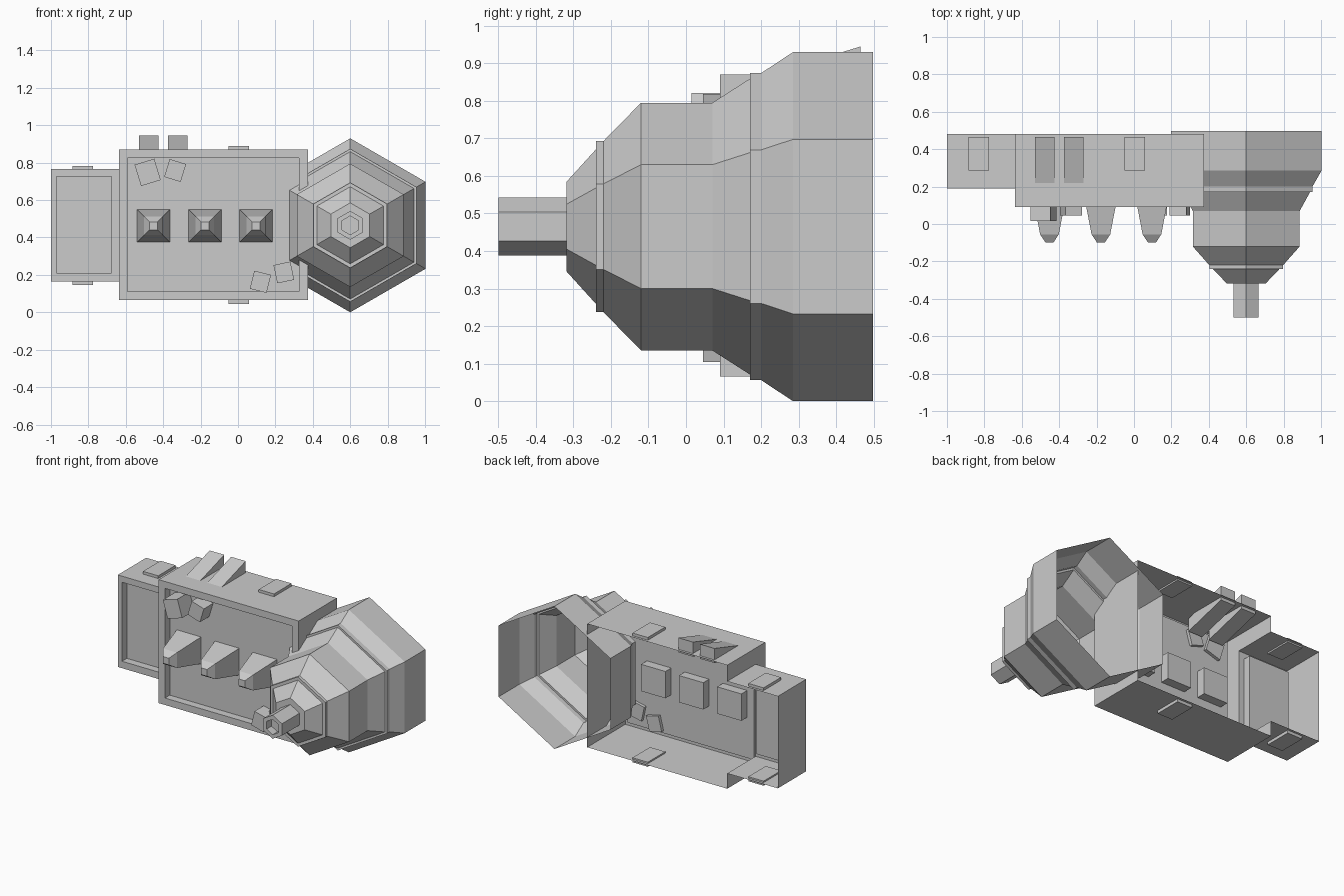
import bpy, bmesh, math
from mathutils import Matrix

if "Cube" in bpy.data.objects:
    bpy.data.objects.remove(bpy.data.objects["Cube"])


def finish(name, bm):
    bmesh.ops.remove_doubles(bm, verts=bm.verts, dist=1e-5)
    bmesh.ops.recalc_face_normals(bm, faces=bm.faces)
    me = bpy.data.meshes.new(name)
    bm.to_mesh(me)
    bm.free()
    ob = bpy.data.objects.new(name, me)
    bpy.context.collection.objects.link(ob)
    return ob


def quad(bm, pts):
    bm.faces.new([bm.verts.new(p) for p in pts])


def rect(x0, x1, z0, z1, y):
    return [(x0, y, z0), (x1, y, z0), (x1, y, z1), (x0, y, z1)]


def loft(bm, rings, caps=(False, False)):
    """Skin a list of rings that have equal point counts."""
    vs = [[bm.verts.new(p) for p in r] for r in rings]
    n = len(vs[0])
    for a, b in zip(vs, vs[1:]):
        for i in range(n):
            j = (i + 1) % n
            bm.faces.new((a[i], a[j], b[j], b[i]))
    if caps[0]:
        bm.faces.new(vs[0])
    if caps[1]:
        bm.faces.new(vs[-1])


def open_shell(name, x0, x1, z0, z1, yf, yb, inner, depth, skip, extra=()):
    """Open-backed tray with a sunken front panel; skip names a missing side."""
    bm = bmesh.new()
    front = rect(x0, x1, z0, z1, yf)
    loft(bm, [front, rect(*inner, yf), rect(*inner, yf + depth)], (False, True))
    back = rect(x0, x1, z0, z1, yb)
    for i in range(4):                      # bottom, right, top, left
        if i != skip:
            j = (i + 1) % 4
            quad(bm, [front[i], front[j], back[j], back[i]])
    for q in extra:
        quad(bm, q)
    return finish(name, bm)


def side(x, y0, y1, z0, z1):
    return [(x, y0, z0), (x, y1, z0), (x, y1, z1), (x, y0, z1)]


def block(name, x0, x1, y0, y1, z0, z1):
    bm = bmesh.new()
    loft(bm, [rect(x0, x1, z0, z1, y0), rect(x0, x1, z0, z1, y1)], (True, True))
    return finish(name, bm)


# Housing: large tray and smaller tray, joined through an open side
XL, BACK = -0.635, 0.482
open_shell("main_housing", XL, 0.375, 0.065, 0.87, 0.09, BACK,
           (-0.59, 0.325, 0.11, 0.825), 0.05, 3,
           [side(XL, 0.09, 0.19, 0.065, 0.87),
            side(XL, 0.19, BACK, 0.065, 0.165),
            side(XL, 0.19, BACK, 0.765, 0.87)])
open_shell("end_housing", -1.0, XL, 0.165, 0.765, 0.19, BACK,
           (-0.97, -0.675, 0.21, 0.725), 0.05, 1)

# Small plates on top and bottom of both housings
for label, x, zb, zt in (("main", 0.005, 0.065, 0.87), ("end", -0.83, 0.165, 0.765)):
    block(label + "_top_plate", x - 0.055, x + 0.055, 0.285, 0.465, zt - 0.01, zt + 0.018)
    block(label + "_bottom_plate", x - 0.055, x + 0.055, 0.285, 0.465, zb - 0.02, zb + 0.01)

# Sloping fins passing through the roof
fin = [(0.17, 0.855), (0.465, 0.945), (0.465, 0.85), (0.17, 0.77)]
for n, (a, b) in enumerate(((-0.53, -0.425), (-0.375, -0.27))):
    bm = bmesh.new()
    loft(bm, [[(x, y, z) for y, z in fin] for x in (a, b)], (True, True))
    finish(f"roof_fin_{n + 1}", bm)

# Tapered studs along the front
for n, x in enumerate((-0.452, -0.177, 0.096)):
    bm = bmesh.new()
    prof = [(0.20, 0.0875), (0.14, 0.0875), (-0.055, 0.05), (-0.098, 0.022)]
    loft(bm, [rect(x - r, x + r, 0.462 - r, 0.462 + r, y) for y, r in prof], (True, True))
    finish(f"front_stud_{n + 1}", bm)

# Tilted chips on the front panel
for n, (x, z, s, deg, yf) in enumerate(((-0.483, 0.748, 0.11, 17, 0.015),
                                        (-0.336, 0.758, 0.092, -17, 0.045),
                                        (0.12, 0.163, 0.092, -14, 0.045),
                                        (0.245, 0.213, 0.092, 12, 0.045))):
    bm = bmesh.new()
    bmesh.ops.create_cube(bm, size=1)
    yb = 0.16
    bmesh.ops.transform(bm, verts=bm.verts, matrix=(
        Matrix.Translation((x, (yf + yb) / 2, z))
        @ Matrix.Rotation(-math.radians(deg), 4, 'Y')
        @ Matrix.Diagonal((s, yb - yf, s * 1.08, 1))))
    finish(f"panel_chip_{n + 1}", bm)

# Six-sided bell, open at the back, with a short hollow pipe at the front
bell = [(0.498, 0.465), (0.285, 0.465), (0.2, 0.409), (0.17, 0.409), (0.17, 0.394),
        (0.07, 0.33), (-0.12, 0.33), (-0.22, 0.228), (-0.24, 0.228), (-0.24, 0.206),
        (-0.318, 0.12), (-0.318, 0.077), (-0.5, 0.077), (-0.5, 0.05), (-0.45, 0.05)]
bm = bmesh.new()
loft(bm, [[(0.6 + r * math.sin(k * math.pi / 3), y, 0.465 + r * math.cos(k * math.pi / 3))
           for k in range(6)] for y, r in bell], (False, True))
finish("hex_bell", bm)
